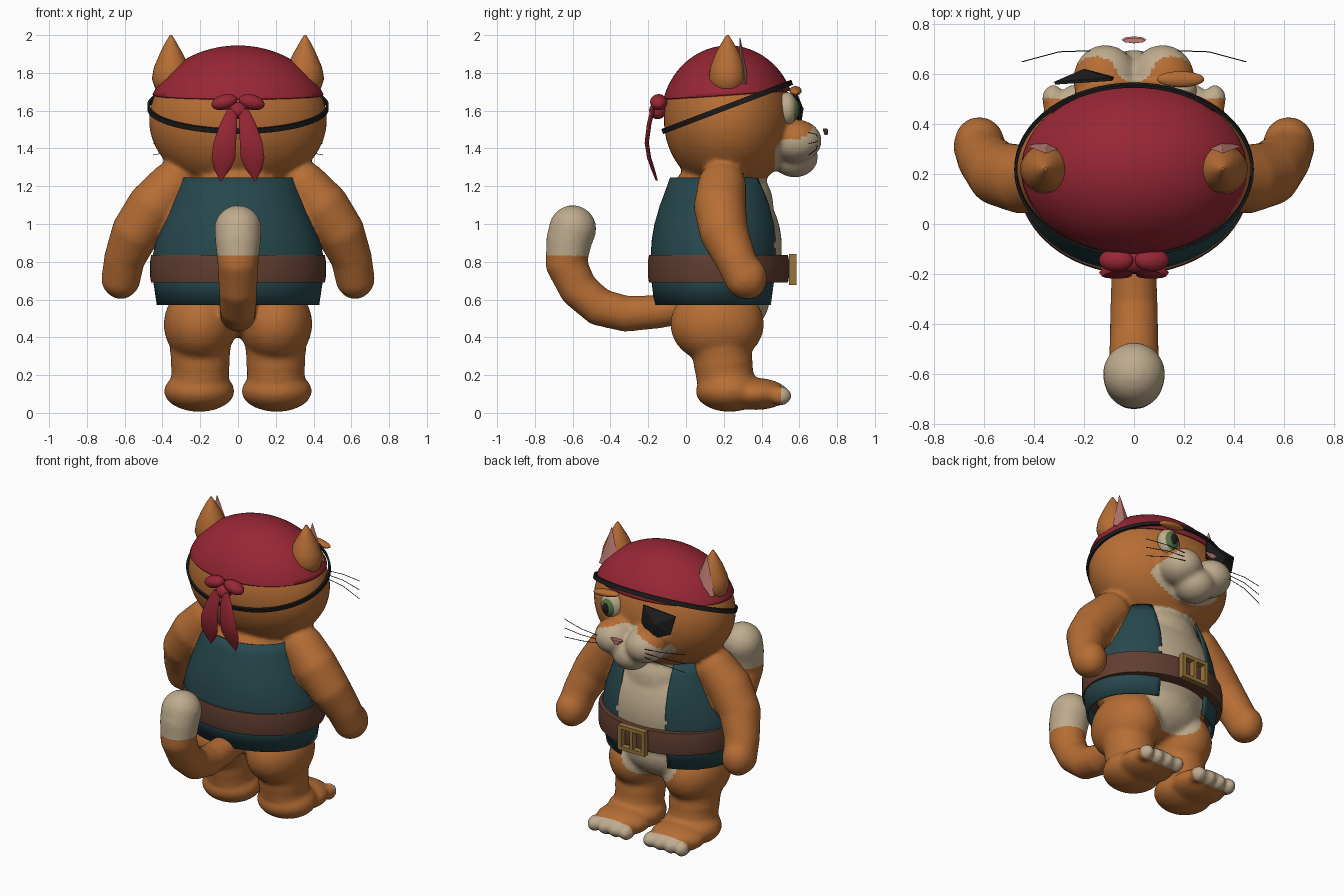
import bpy, bmesh, math
from mathutils import Matrix, Vector

cube = bpy.data.objects.get("Cube")
if cube:
    bpy.data.objects.remove(cube)


def material(name, r, g, b):
    m = bpy.data.materials.new(name)
    m.use_nodes = True
    m.diffuse_color = (r, g, b, 1)
    bsdf = m.node_tree.nodes["Principled BSDF"]
    bsdf.inputs["Base Color"].default_value = (r, g, b, 1)
    bsdf.inputs["Roughness"].default_value = 0.8
    return m


ORANGE = material("orange_fur", .47, .155, .035)
CREAM = material("cream_fur", .52, .41, .27)
RED = material("red_cloth", .31, .02, .035)
TEAL = material("teal_cloth", .02, .065, .075)
BROWN = material("brown_leather", .12, .048, .03)
BLACK = material("black", .012, .012, .013)
GOLD = material("gold_metal", .32, .18, .045)
PINK = material("pink_skin", .54, .21, .18)
GREEN = material("green_iris", .08, .16, .05)


def finish(name, bm, mat, smooth=True, thickness=0):
    bmesh.ops.recalc_face_normals(bm, faces=bm.faces)
    me = bpy.data.meshes.new(name)
    bm.to_mesh(me)
    bm.free()
    ob = bpy.data.objects.new(name, me)
    bpy.context.collection.objects.link(ob)
    me.materials.append(mat)
    if thickness:
        mod = ob.modifiers.new("thickness", 'SOLIDIFY')
        mod.thickness = thickness
    if smooth:
        bpy.ops.object.select_all(action='DESELECT')
        ob.select_set(True)
        bpy.context.view_layer.objects.active = ob
        bpy.ops.object.shade_smooth_by_angle(angle=math.radians(40))
    return ob


def ball(bm, c, r, sub=3, turn=0):
    r = r if isinstance(r, tuple) else (r, r, r)
    mat = Matrix.Translation(c) @ Matrix.Rotation(turn, 4, 'Y') @ Matrix.Diagonal((*r, 1))
    bmesh.ops.create_icosphere(bm, subdivisions=sub, radius=1, matrix=mat)


def ellipsoid(name, c, r, mat, turn=0):
    bm = bmesh.new()
    ball(bm, c, r, 4, turn)
    return finish(name, bm, mat)


def chain(bm, points, steps=4):
    """Row of balls along a path of (x, y, z, radius)."""
    for a, b in zip(points, points[1:]):
        for i in range(steps + 1):
            p = Vector(a).lerp(Vector(b), i / steps)
            ball(bm, p[:3], p[3])


def loft(name, rows, mat, n=64, gap=0, thickness=0, smooth=True):
    """Stack of ellipses (z, rx, ry, cx, cy); gap leaves the +y side open."""
    bm = bmesh.new()
    rings = []
    for z, rx, ry, cx, cy in rows:
        a0 = math.asin(gap / rx)
        count = n + 1 if gap else n
        angles = [a0 + (2 * math.pi - 2 * a0) * i / n for i in range(count)]
        rings.append([bm.verts.new((cx + rx * math.sin(a), cy + ry * math.cos(a), z)) for a in angles])
    for lo, hi in zip(rings, rings[1:]):
        for i in range(n):
            j = (i + 1) % len(lo)
            bm.faces.new((lo[i], lo[j], hi[j], hi[i]))
    if not gap:
        bm.faces.new(rings[0])
        bm.faces.new(rings[-1])
    return finish(name, bm, mat, smooth, thickness)


# Body: head, muzzle, torso, limbs and tail fused into one soft skin
bm = bmesh.new()
ball(bm, (0, .225, 1.55), (.472, .343, .378), 4)
ball(bm, (0, .575, 1.355), (.125, .125, .11))
ball(bm, (0, .17, .88), (.415, .338, .4), 4)
ball(bm, (0, .18, 1.1), (.28, .285, .25))
ball(bm, (0, .2, .6), (.3, .245, .2))
for s in (-1, 1):
    ball(bm, (s * .115, .58, 1.44), (.13, .14, .115))
    ball(bm, (s * .2, .165, .47), (.195, .25, .21))
    chain(bm, [(s * .2, .18, .4, .165), (s * .2, .205, .2, .155)], 3)
    ball(bm, (s * .205, .23, .115), (.188, .18, .11))
    ball(bm, (s * .205, .37, .1), (.178, .175, .085))
    for k in range(4):
        ball(bm, (s * (.09 + .078 * k), .5, .09), (.047, .06, .052))
    chain(bm, [(s * .35, .19, 1.2, .13), (s * .45, .18, 1.09, .14), (s * .54, .2, .96, .13),
               (s * .6, .26, .82, .11), (s * .62, .31, .71, .105)])
    ball(bm, (s * .62, .33, .715), (.1, .1, .115))
chain(bm, [(0, .05, .58, .1), (0, -.15, .535, .09), (0, -.32, .525, .097), (0, -.46, .56, .1),
           (0, -.57, .655, .103), (0, -.635, .79, .11), (0, -.62, .91, .122), (0, -.6, .975, .126)])
body = finish("body", bm, ORANGE, False)
body.data.materials.append(CREAM)
bpy.context.view_layer.objects.active = body
remesh = body.modifiers.new("fuse", 'REMESH')
remesh.mode = 'VOXEL'
remesh.voxel_size = .015
soften = body.modifiers.new("soften", 'SMOOTH')
soften.factor, soften.iterations = .5, 7
for m in ("fuse", "soften"):
    bpy.ops.object.modifier_apply(modifier=m)


def is_cream(p):
    x, y, z = p
    muzzle = y > .47 and (x / .26) ** 2 + ((z - 1.39) / .155) ** 2 < 1
    belly = y > .25 and z < 1.24 and (x / .22) ** 4 + ((z - .86) / .43) ** 4 < 1
    toes = y > .505 and z < .2
    tail_tip = y < -.4 and z > .83
    return muzzle or belly or toes or tail_tip


for f in body.data.polygons:
    f.use_smooth = True
    f.material_index = int(is_cream(f.center))

# Ears with pink inner plates
for s, side in ((-1, "right"), (1, "left")):
    loft(side + "_ear", [(1.69, .06, .055, s * .35, .22), (1.72, .09, .085, s * .35, .22),
                         (1.77, .106, .1, s * .35, .22), (1.83, .095, .092, s * .35, .22),
                         (1.9, .062, .065, s * .353, .22), (1.96, .03, .032, s * .355, .22),
                         (2.0, .006, .006, s * .355, .22)], ORANGE, 32)
    loft(side + "_inner_ear", [(1.74, .08, .022, s * .35, .312), (1.985, .003, .003, s * .355, .285)],
         PINK, 4, smooth=False)

# Bandana: dome cut by a tilted plane
bm = bmesh.new()
bmesh.ops.create_uvsphere(bm, u_segments=64, v_segments=40, radius=1,
                          matrix=Matrix.Translation((0, .225, 1.55)) @ Matrix.Diagonal((.482, .36, .395, 1)))
bmesh.ops.bisect_plane(bm, geom=bm.verts[:] + bm.edges[:] + bm.faces[:], plane_co=(0, .225, 1.685),
                       plane_no=(0, -.07, 1), clear_inner=True)
finish("bandana", bm, RED, thickness=.012)

# Bandana knot and hanging ends
ellipsoid("knot", (0, -.15, 1.6), (.05, .045, .045), RED)
for s, side in ((-1, "right"), (1, "left")):
    ellipsoid(side + "_knot_loop", (s * .072, -.145, 1.645), (.07, .045, .04), RED, s * .25)
    loft(side + "_bandana_end", [(1.61, .025, .012, s * .03, -.175), (1.53, .045, .012, s * .05, -.195),
                                 (1.43, .06, .011, s * .07, -.208), (1.35, .063, .011, s * .077, -.195),
                                 (1.29, .043, .01, s * .083, -.175), (1.23, .005, .006, s * .092, -.155)], RED, 16)

# Eye, brow and nose
ellipsoid("eyeball", (.175, .535, 1.61), (.077, .055, .087), CREAM)
ellipsoid("iris", (.178, .555, 1.607), (.056, .047, .066), GREEN)
ellipsoid("pupil", (.18, .572, 1.607), (.032, .038, .045), BLACK)
ellipsoid("eyebrow", (.187, .58, 1.705), (.095, .032, .022), ORANGE, .12)
loft("nose", [(1.47, .012, .008, 0, .742), (1.5, .05, .014, 0, .738), (1.506, .045, .01, 0, .735)], PINK, 8, smooth=False)

# Whiskers
for s, side in ((-1, "right"), (1, "left")):
    for k in range(3):
        cu = bpy.data.curves.new("whisker", 'CURVE')
        cu.dimensions = '3D'
        cu.bevel_depth = .002
        cu.bevel_resolution = 1
        sp = cu.splines.new('POLY')
        path = [(.16, .695, 1.465 - .025 * k), (.3, .69, 1.475 - .04 * k), (.45, .65, 1.485 - .06 * k)]
        sp.points.add(len(path) - 1)
        for pt, (x, y, z) in zip(sp.points, path):
            pt.co = (s * x, y, z, 1)
        cu.materials.append(BLACK)
        bpy.context.collection.objects.link(bpy.data.objects.new(side + "_whisker", cu))

# Eyepatch: bent pentagon plate, with a strap around the head
bm = bmesh.new()
rim = [bm.verts.new(p) for p in ((-.32, .57, 1.675), (-.09, .585, 1.7), (-.08, .59, 1.58),
                                 (-.17, .605, 1.5), (-.29, .58, 1.55))]
peak = bm.verts.new((-.2, .622, 1.61))
for i, v in enumerate(rim):
    bm.faces.new((v, rim[(i + 1) % len(rim)], peak))
finish("eyepatch", bm, BLACK, False, .012)
strap = loft("eyepatch_strap", [(-.014, .474, .362, 0, 0), (.014, .474, .362, 0, 0)], BLACK)
bm = bmesh.new()
bm.from_mesh(strap.data)
bmesh.ops.delete(bm, geom=[f for f in bm.faces if len(f.verts) > 4], context='FACES_ONLY')
bm.transform(Matrix.Translation((0, .218, 1.62)) @ Matrix.Rotation(math.radians(20.8), 4, 'X'))
bm.to_mesh(strap.data)
bm.free()
mod = strap.modifiers.new("thickness", 'SOLIDIFY')
mod.thickness, mod.offset = .012, 0

# Open vest, belt and buckle
loft("vest", [(.57, .43, .322, 0, .155), (.69, .448, .337, 0, .155), (.82, .455, .345, 0, .157),
              (.92, .432, .342, 0, .161), (1.0, .405, .332, 0, .165), (1.1, .367, .308, 0, .17),
              (1.18, .334, .28, 0, .172), (1.245, .305, .255, 0, .17)], TEAL, 72, .175, .014)
loft("belt", [(.69, .435, .345, 0, .172), (.69, .46, .368, 0, .172), (.72, .465, .373, 0, .172),
              (.805, .465, .373, 0, .172), (.835, .46, .368, 0, .172), (.835, .435, .345, 0, .172)], BROWN, 72)
bm = bmesh.new()
for x, z, w, h in ((-.087, .76, .026, .16), (.087, .76, .026, .16), (0, .69, .2, .024),
                   (0, .83, .2, .024), (0, .76, .022, .13)):
    bmesh.ops.create_cube(bm, size=1, matrix=Matrix.Translation((x, .565, z)) @ Matrix.Diagonal((w, .04, h, 1)))
finish("belt_buckle", bm, GOLD, False)
